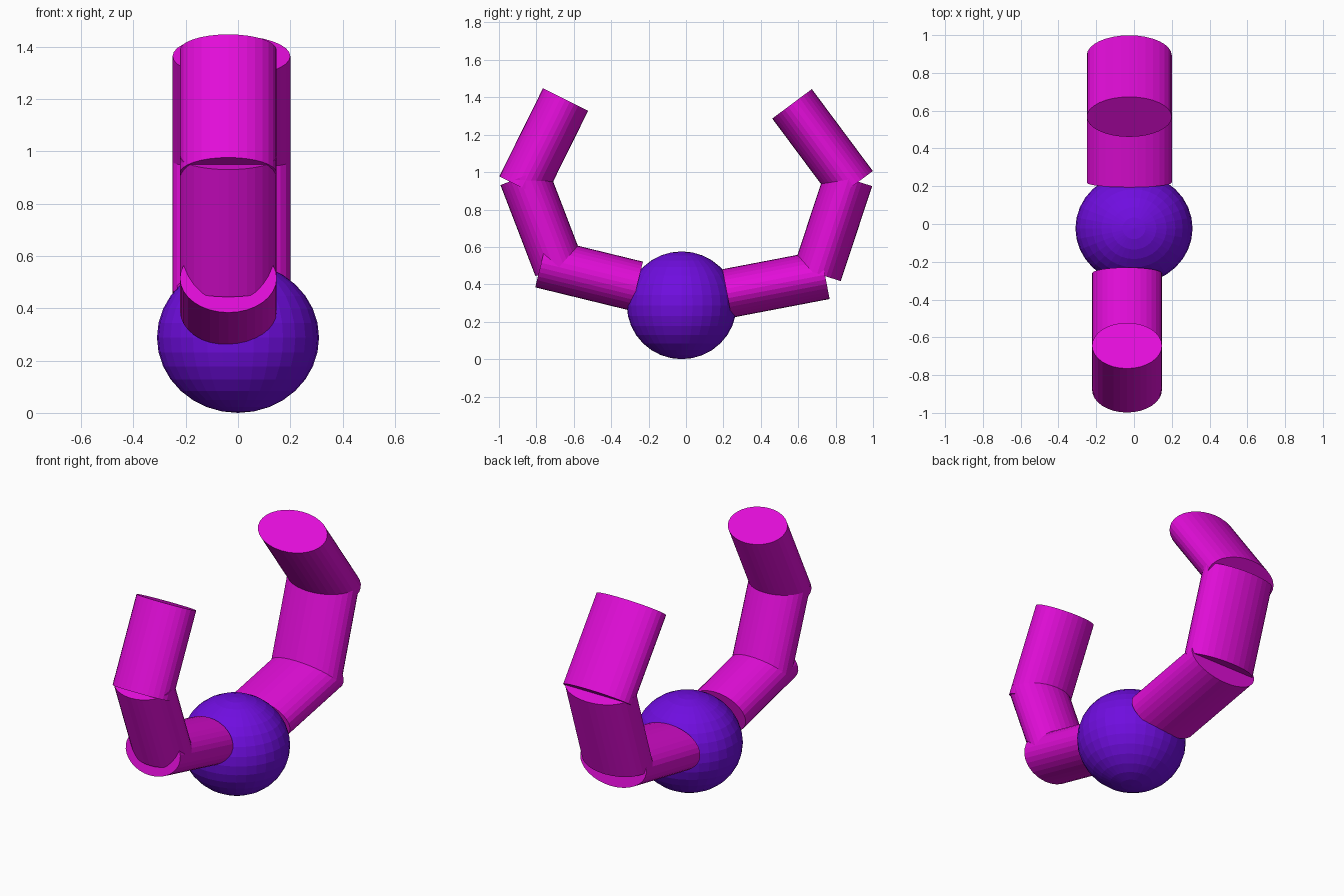
import bpy
from mathutils import Vector

if "Cube" in bpy.data.objects:
    bpy.data.objects.remove(bpy.data.objects["Cube"])


def material(name, rgb):
    m = bpy.data.materials.new(name)
    m.diffuse_color = (*rgb, 1)
    m.use_nodes = True
    m.node_tree.nodes["Principled BSDF"].inputs["Base Color"].default_value = m.diffuse_color
    return m


magenta = material("magenta", (0.76, 0.004, 0.69))
violet = material("violet", (0.16, 0.004, 0.74))


def segment(name, x, start, end, rx, rt):
    """Oval cylinder between two (y, z) points in the plane of the arms."""
    a, b = Vector((x, *start)), Vector((x, *end))
    d = b - a
    bpy.ops.mesh.primitive_cylinder_add(vertices=32, radius=1, depth=1, location=(a + b) / 2)
    ob = bpy.context.object
    ob.name = name
    # rotate about x only, so the wide axis stays along x
    ob.rotation_euler = (Vector((0, 0, 1)).rotation_difference(d)).to_euler()
    ob.scale = (rx, rt, d.length)
    ob.data.materials.append(magenta)


# Central body
bpy.ops.mesh.primitive_uv_sphere_add(segments=32, ring_count=16, radius=1,
                                     location=(0, -0.023, 0.288))
body = bpy.context.object
body.name = "body"
body.scale = (0.31, 0.293, 0.288)
body.data.materials.append(violet)

# Arms: x centre, half width, half thickness, then (y, z) ends of each segment
arms = {
    "front_arm": (-0.037, 0.185, 0.135, [
        ("lower", (-0.262, 0.39), (-0.774, 0.515)),
        ("middle", (-0.679, 0.492), (-0.866, 0.979)),
        ("upper", (-0.877, 0.917), (-0.644, 1.388))]),
    "back_arm": (-0.025, 0.225, 0.132, [
        ("lower", (0.219, 0.351), (0.743, 0.451)),
        ("middle", (0.702, 0.458), (0.870, 0.966)),
        ("upper", (0.893, 0.927), (0.567, 1.365))]),
}
for arm, (x, rx, rt, parts) in arms.items():
    for part, start, end in parts:
        segment(f"{arm}_{part}", x, start, end, rx, rt)
